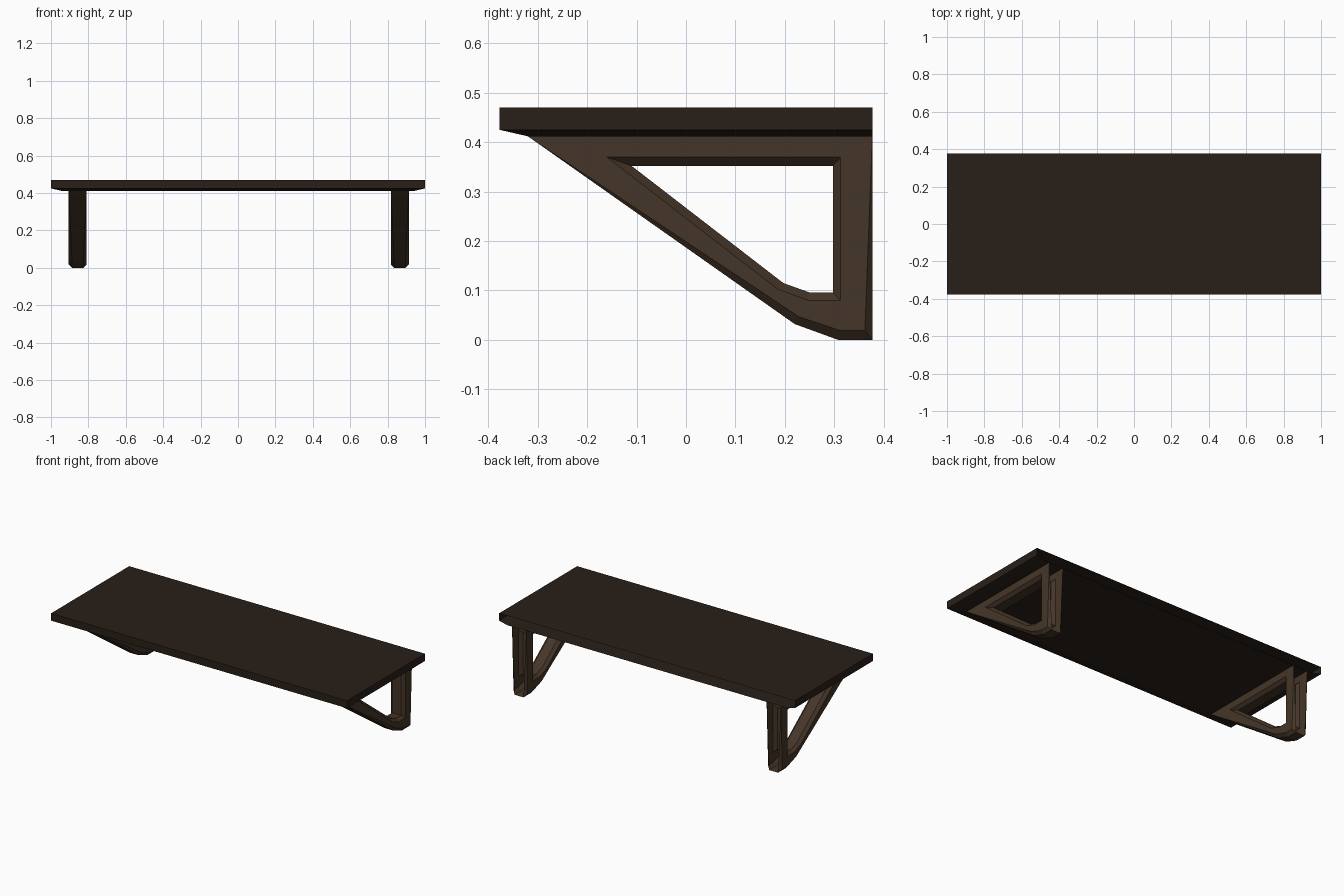
import bpy, bmesh

if "Cube" in bpy.data.objects:
    bpy.data.objects.remove(bpy.data.objects["Cube"])


def material(name, rgb):
    m = bpy.data.materials.new(name)
    m.diffuse_color = (*rgb, 1)
    m.use_nodes = True
    m.node_tree.nodes["Principled BSDF"].inputs["Base Color"].default_value = m.diffuse_color
    return m


def finish(bm, name, mat):
    bmesh.ops.remove_doubles(bm, verts=bm.verts, dist=1e-4)
    bmesh.ops.dissolve_degenerate(bm, edges=bm.edges, dist=1e-5)
    bmesh.ops.recalc_face_normals(bm, faces=bm.faces)
    me = bpy.data.meshes.new(name)
    bm.to_mesh(me)
    bm.free()
    me.materials.append(mat)
    ob = bpy.data.objects.new(name, me)
    bpy.context.collection.objects.link(ob)
    return ob


def strip(bm, a, b, segments):
    """Quads between two matching loops, on the listed segments."""
    n = len(a)
    for i in segments:
        j = (i + 1) % n
        bm.faces.new((a[i], a[j], b[j], b[i]))


dark = material("dark_wood", (0.022, 0.014, 0.009))
brown = material("brown_wood", (0.060, 0.036, 0.021))

# Shelf board: underside bevelled at front and ends, open at the wall side
Y = 0.377
bm = bmesh.new()
levels = [(1, -Y, 0.47), (1, -Y, 0.425), (0.945, -0.32, 0.412)]
loops = [[bm.verts.new(p) for p in ((-x, Y, z), (-x, y, z), (x, y, z), (x, Y, z))]
         for x, y, z in levels]
for a, b in zip(loops, loops[1:]):
    strip(bm, a, b, range(3))
bm.faces.new(loops[0])
bm.faces.new(loops[2])
finish(bm, "shelf_board", dark)

# Triangular bracket outlines in (y, z): flat side, outer rim, hole edge, hole wall
side = [(-0.32, 0.412), (0.228, 0.047), (0.312, 0.019), (0.362, 0.019), (Y, 0.412)]
rim = [(-0.32, 0.412), (0.22, 0.032), (0.308, 0.0), (Y, 0.0), (Y, 0.412)]
hole = [(-0.16, 0.37), (0.185, 0.103), (0.247, 0.08), (0.313, 0.08), (0.313, 0.37)]
wall = [(-0.11, 0.352), (0.197, 0.115), (0.25, 0.096), (0.297, 0.096), (0.297, 0.352)]
HALF, CUT = 0.048, 0.018


def bracket(name, cx):
    bm = bmesh.new()
    rims, walls = [], []
    for s in (-1, 1):
        def loop(pts, inset):
            return [bm.verts.new((cx + s * (HALF - d), y, z))
                    for (y, z), d in zip(pts, inset)]
        a = loop(side, [0] * 5)
        r = loop(rim, [0, CUT, CUT, CUT, 0])
        h = loop(hole, [0] * 5)
        w = loop(wall, [CUT] * 5)
        strip(bm, a, h, range(5))
        strip(bm, r, a, range(4))
        strip(bm, h, w, range(5))
        rims.append(r)
        walls.append(w)
    strip(bm, *rims, range(3))   # underside; back and top stay open
    strip(bm, *walls, range(5))
    finish(bm, name, brown)


bracket("left_bracket", -0.857)
bracket("right_bracket", 0.865)
